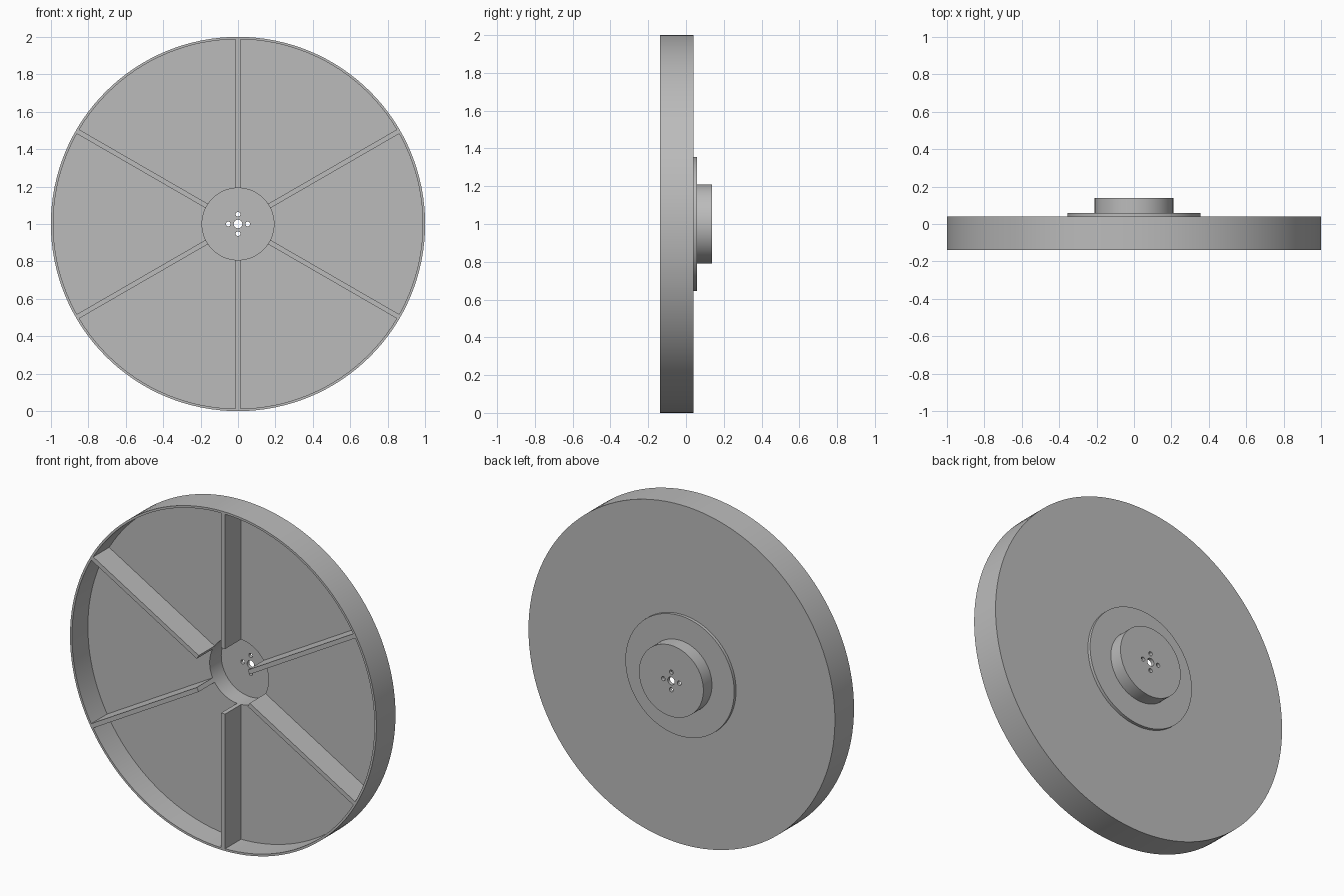
import bpy, bmesh, math
from mathutils import Matrix, Vector

cube = bpy.data.objects.get("Cube")
if cube:
    bpy.data.objects.remove(cube)

CENTRE = Vector((0, 0, 1))
FRONT, FLOOR, BACK = -0.138, 0.01, 0.04
FLANGE_BACK, HUB_FLOOR, HUB_BACK = 0.058, 0.118, 0.138
INNER, HUB_R = 0.987, 0.192
SEGMENTS = 128

grey = bpy.data.materials.new("plain grey")
grey.use_nodes = True
colour = (0.5, 0.5, 0.5, 1)
grey.diffuse_color = colour
grey.node_tree.nodes["Principled BSDF"].inputs["Base Color"].default_value = colour


def finish(name, bm):
    bmesh.ops.recalc_face_normals(bm, faces=bm.faces[:])
    mesh = bpy.data.meshes.new(name)
    bm.to_mesh(mesh)
    bm.free()
    mesh.materials.append(grey)
    obj = bpy.data.objects.new(name, mesh)
    obj.location = CENTRE
    bpy.context.collection.objects.link(obj)
    return obj


def lathe(name, profile):
    """Spin a closed (radius, y) outline around the y axis."""
    bm = bmesh.new()
    verts = [bm.verts.new((r, y, 0)) for r, y in profile]
    edges = [bm.edges.new(pair) for pair in zip(verts, verts[1:])]
    bmesh.ops.spin(bm, geom=verts + edges, axis=(0, 1, 0), cent=(0, 0, 0),
                   angle=math.tau, steps=SEGMENTS)
    bmesh.ops.remove_doubles(bm, verts=bm.verts[:], dist=1e-5)
    return finish(name, bm)


# Dished wheel with rim, plate, flange and hollow hub
wheel = lathe("wheel_body", [
    (0, HUB_FLOOR), (HUB_R, HUB_FLOOR), (HUB_R, FLOOR), (INNER, FLOOR),
    (INNER, FRONT), (1, FRONT), (1, BACK), (0.355, BACK),
    (0.355, FLANGE_BACK), (0.21, FLANGE_BACK), (0.21, HUB_BACK), (0, HUB_BACK)])

# Axle hole and four bolt holes through the hub
bm = bmesh.new()
turn = Matrix.Rotation(math.pi / 2, 4, 'X')
holes = [(0, 0, 0.023)] + [(0.052 * math.cos(a), 0.052 * math.sin(a), 0.0125)
                           for a in (i * math.pi / 2 for i in range(4))]
for x, z, radius in holes:
    bmesh.ops.create_cone(bm, cap_ends=True, segments=32, radius1=radius, radius2=radius,
                          depth=0.1, matrix=Matrix.Translation((x, HUB_FLOOR, z)) @ turn)
cutter = finish("hole_cutter", bm)
cutter.hide_render = True
cutter.hide_viewport = True
cut = wheel.modifiers.new("holes", 'BOOLEAN')
cut.operation = 'DIFFERENCE'
cut.solver = 'EXACT'
cut.object = cutter
bpy.context.view_layer.update()
cut_mesh = bpy.data.meshes.new_from_object(
    wheel.evaluated_get(bpy.context.evaluated_depsgraph_get()))
wheel.modifiers.clear()
wheel.data = cut_mesh
bpy.data.objects.remove(cutter)

bpy.ops.object.select_all(action='DESELECT')
wheel.select_set(True)
bpy.context.view_layer.objects.active = wheel
bpy.ops.object.shade_smooth_by_angle(angle=math.radians(30))

# Six radial ribs from hub to rim, flush with the rim's front edge
rib_end, rib_back = INNER + 0.004, FLOOR + 0.005
size = Vector((0.026, rib_back - FRONT, rib_end - HUB_R, 1))
middle = Vector((0, (rib_back + FRONT) / 2, (rib_end + HUB_R) / 2))
for i in range(6):
    bm = bmesh.new()
    bmesh.ops.create_cube(bm, size=1, matrix=Matrix.Rotation(i * math.pi / 3, 4, 'Y')
                          @ Matrix.Translation(middle) @ Matrix.Diagonal(size))
    finish(f"rib_{i + 1}", bm)
